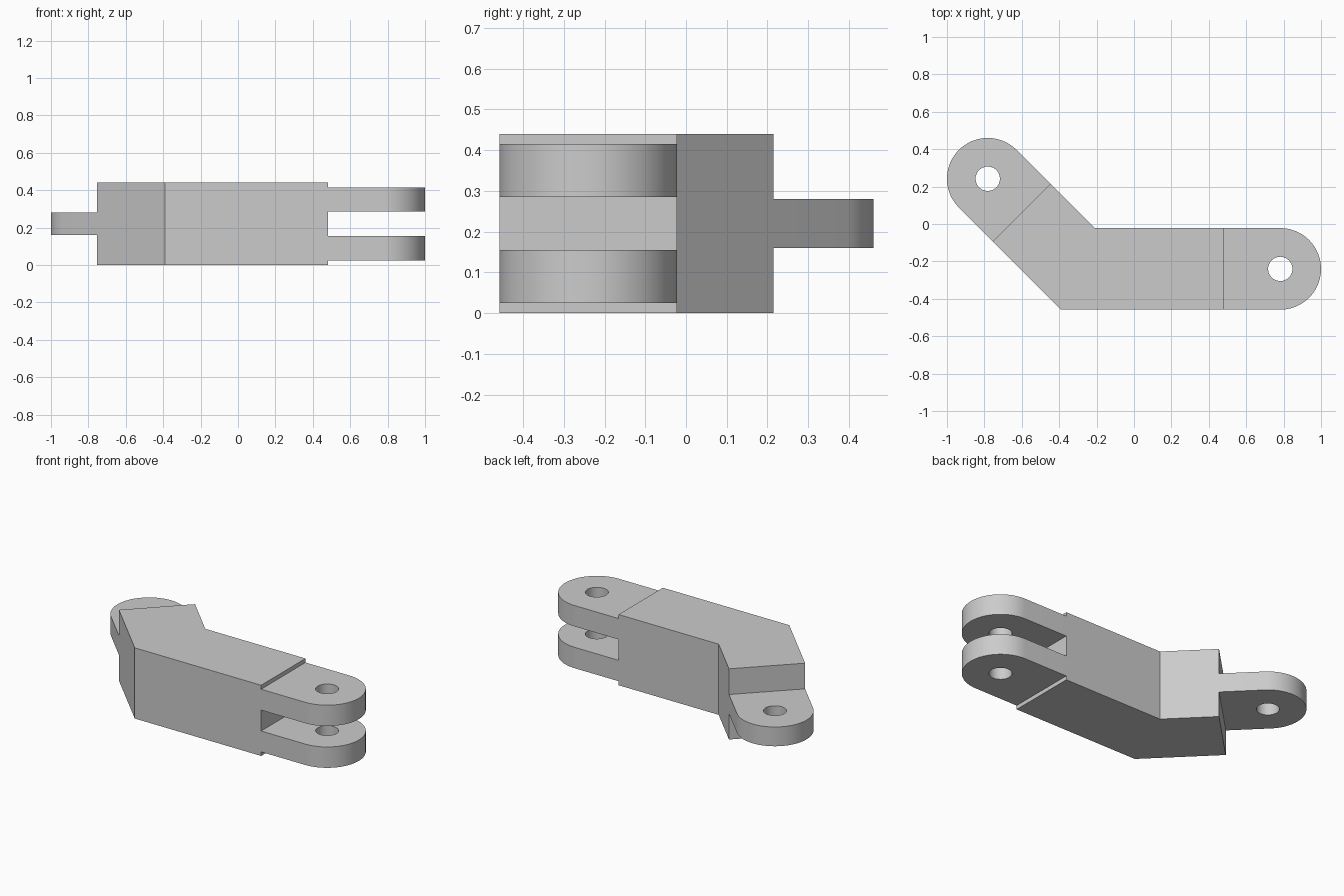
import bpy
import bmesh
from math import cos, sin, pi, radians
from mathutils import Matrix, Vector

cube = bpy.data.objects.get("Cube")
if cube:
    bpy.data.objects.remove(cube, do_unlink=True)

HALF = 0.218       # half width of the arm and radius of the rounded ends
HOLE = 0.065       # pin hole radius
HEIGHT = 0.44
FORK_PIN = Vector((0.782, -0.24))
TAB_PIN = Vector((-0.782, 0.242))

grey = bpy.data.materials.new("light_grey")
grey.use_nodes = True
grey.diffuse_color = (0.6, 0.6, 0.6, 1)
grey.node_tree.nodes["Principled BSDF"].inputs["Base Color"].default_value = (0.6, 0.6, 0.6, 1)


def circle(radius, start, sweep, count):
    return [(radius * cos(start + sweep * i / count), radius * sin(start + sweep * i / count))
            for i in range(count + 1)]


def prism(name, loops, z0, z1, place=Matrix()):
    """Fill an outline (plus optional hole outlines) and extrude it from z0 to z1."""
    bm = bmesh.new()
    edges = []
    for loop in loops:
        verts = [bm.verts.new((x, y, z0)) for x, y in loop]
        edges += [bm.edges.new((a, b)) for a, b in zip(verts, verts[1:] + verts[:1])]
    if len(loops) == 1:
        bm.faces.new(verts)
    else:
        bmesh.ops.triangle_fill(bm, edges=edges, use_beauty=True)
    result = bmesh.ops.extrude_face_region(bm, geom=bm.faces[:], use_keep_orig=True)
    top = [v for v in result["geom"] if isinstance(v, bmesh.types.BMVert)]
    bmesh.ops.translate(bm, verts=top, vec=(0, 0, z1 - z0))
    bmesh.ops.transform(bm, matrix=place, verts=bm.verts[:])
    bmesh.ops.recalc_face_normals(bm, faces=bm.faces[:])
    mesh = bpy.data.meshes.new(name)
    bm.to_mesh(mesh)
    bm.free()
    mesh.materials.append(grey)
    obj = bpy.data.objects.new(name, mesh)
    bpy.context.collection.objects.link(obj)
    bpy.ops.object.select_all(action="DESELECT")
    obj.select_set(True)
    bpy.context.view_layer.objects.active = obj
    bpy.ops.object.shade_smooth_by_angle(angle=radians(30))
    return obj


def lug(name, pin, length, angle, z0, z1):
    """Round-ended plate with a pin hole, pointing along the given angle."""
    outline = [(-length, -HALF)] + circle(HALF, -pi / 2, pi, 40) + [(-length, HALF)]
    hole = circle(HOLE, 0, 2 * pi, 40)[:-1]
    place = Matrix.Translation((pin.x, pin.y, 0)) @ Matrix.Rotation(angle, 4, "Z")
    return prism(name, [outline, hole], z0, z1, place)


# Bent body: straight arm along x, then a 45 degree elbow
tab_length = 0.257
fork_length = FORK_PIN.x - 0.48
out = Vector((-1, 1)).normalized()
side = Vector((1, 1)).normalized()
end = TAB_PIN - out * tab_length
low, high = FORK_PIN.y - HALF, FORK_PIN.y + HALF
outer = end - side * HALF
inner = end + side * HALF
body = [(0.48, low), (0.48, high),
        (inner.x + inner.y - high, high), inner[:], outer[:],
        (outer.x + outer.y - low, low)]
prism("bent_body", [body], 0, HEIGHT)

# Fork plates at one end, single tab at the other
lug("lower_fork_plate", FORK_PIN, fork_length, 0, 0.025, 0.155)
lug("upper_fork_plate", FORK_PIN, fork_length, 0, 0.285, 0.415)
lug("end_tab", TAB_PIN, tab_length, radians(135), 0.16, 0.28)
